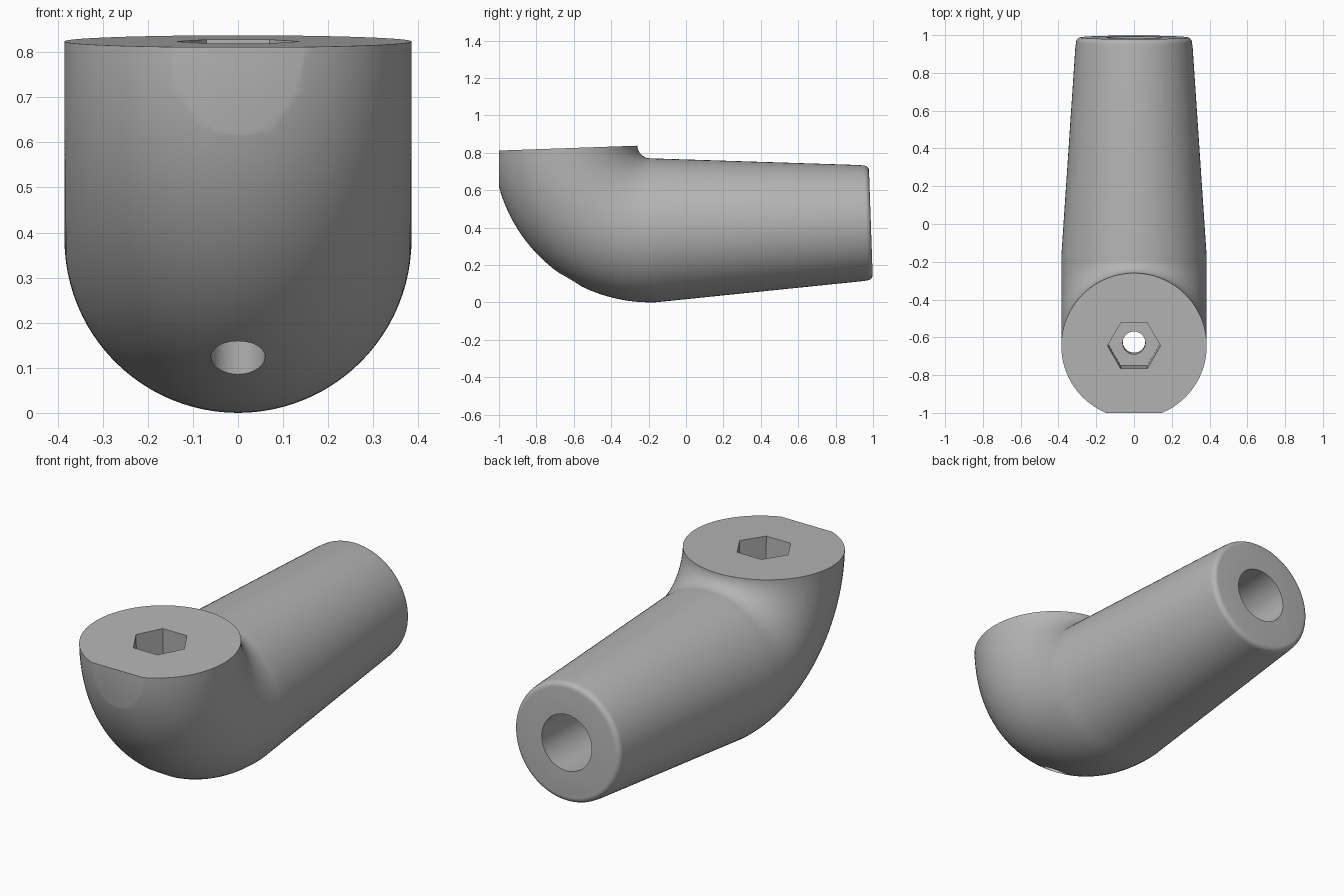
import bpy, bmesh, math
from mathutils import Matrix, Vector

cube = bpy.data.objects.get("Cube")
if cube:
    bpy.data.objects.remove(cube, do_unlink=True)

BEND, R, TIP = 0.455, 0.385, 0.307   # bend radius, tube radius, end radius
LENGTH, FILLET = 1.163, 0.028        # straight arm length, edge rounding
SIDES, STEPS = 96, 40
# The whole bend is tilted two degrees about its inner pivot
FRAME = Matrix.Translation((0, -0.19, 0.84)) @ Matrix.Rotation(math.radians(2), 4, 'X')

grey = bpy.data.materials.new("plain_grey")
grey.use_nodes = True
colour = (0.46, 0.46, 0.46, 1)
grey.diffuse_color = colour
grey.node_tree.nodes["Principled BSDF"].inputs["Base Color"].default_value = colour


def loft(name, rings):
    """Closed solid through a list of equal rings of points."""
    bm = bmesh.new()
    rows = [[bm.verts.new(FRAME @ Vector(p)) for p in ring] for ring in rings]
    n = len(rows[0])
    for a, b in zip(rows, rows[1:]):
        for i in range(n):
            j = (i + 1) % n
            bm.faces.new((a[i], a[j], b[j], b[i]))
    bm.faces.new(rows[0])
    bm.faces.new(rows[-1])
    bmesh.ops.recalc_face_normals(bm, faces=bm.faces)
    mesh = bpy.data.meshes.new(name)
    bm.to_mesh(mesh)
    bm.free()
    mesh.materials.append(grey)
    obj = bpy.data.objects.new(name, mesh)
    bpy.context.collection.objects.link(obj)
    return obj


def section(angle, radius, along=0.0, n=SIDES):
    """Circle around the bend's centre line, optionally moved along the arm."""
    ring = []
    for i in range(n):
        t = math.tau * i / n
        d = BEND + radius * math.cos(t)
        ring.append((radius * math.sin(t), along - d * math.cos(angle), -d * math.sin(angle)))
    return ring


def upright(name, radius, bottom, n):
    """Vertical prism centred in the top face."""
    return loft(name, [[(radius * math.cos(math.tau * i / n),
                         radius * math.sin(math.tau * i / n) - BEND, z)
                        for i in range(n)] for z in (bottom, 0.1)])


# Elbow, tapered arm and rounded end as one swept solid
quarter = math.pi / 2
rings = [section(quarter * k / STEPS, R) for k in range(STEPS + 1)]
for f in (0.03, 0.5, 0.95):
    rings.append(section(quarter, R + (TIP - R) * f, LENGTH * f))
for k in range(7):
    a = quarter * k / 6
    rings.append(section(quarter, TIP - FILLET * (1 - math.cos(a)),
                         LENGTH - FILLET * (1 - math.sin(a))))
body = loft("elbow_fitting", rings)

# Hex nut pocket, bolt hole and rod socket
cutters = [
    upright("nut_pocket_cutter", 0.14, -0.45, 6),
    upright("bolt_hole_cutter", 0.06, -1.0, 40),
    loft("rod_socket_cutter", [section(quarter, 0.145, y, 40) for y in (0.3, LENGTH + 0.1)]),
]

# Flat on the front of the elbow
bpy.ops.mesh.primitive_cube_add(size=1, location=(0, -1.5, 0.5))
flat = bpy.context.object
flat.name = "front_flat_cutter"
flat.scale.z = 2
flat.data.materials.append(grey)
cutters.append(flat)

bpy.ops.object.select_all(action='DESELECT')
bpy.context.view_layer.objects.active = body
body.select_set(True)
for cutter in cutters:
    cutter.hide_render = True
    mod = body.modifiers.new(cutter.name, 'BOOLEAN')
    mod.operation = 'DIFFERENCE'
    mod.solver = 'EXACT'
    mod.object = cutter
    bpy.ops.object.modifier_apply(modifier=mod.name)
    bpy.data.objects.remove(cutter, do_unlink=True)

bpy.ops.object.shade_smooth_by_angle(angle=math.radians(25))
